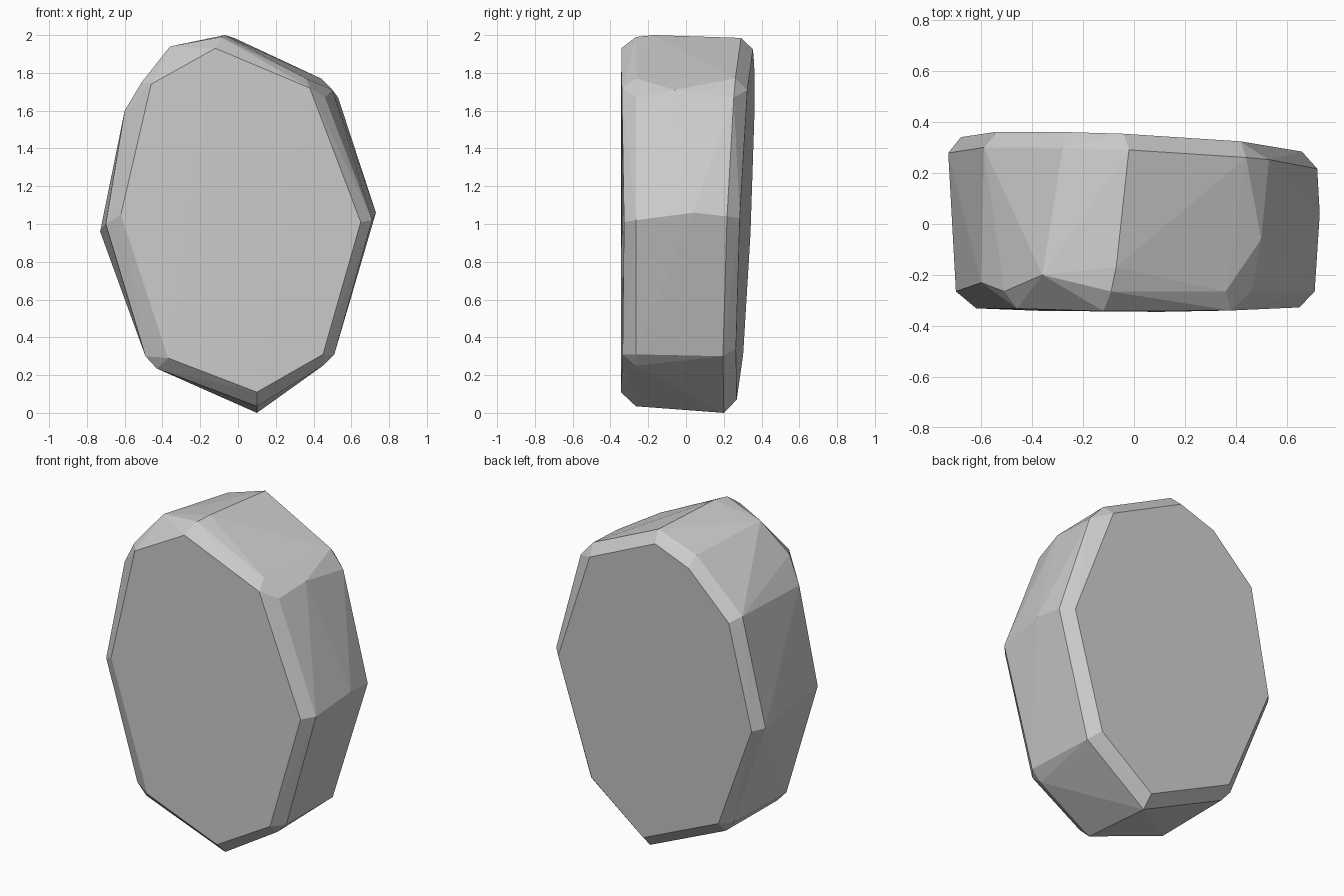
import bpy, bmesh

# Outlines of the faceted stone, as (x, z) pairs, clockwise from the top
back_rim = [(-0.02, 1.985), (0.44, 1.77), (0.53, 1.67), (0.72, 1.04), (0.50, 0.30),
            (0.10, 0.0), (-0.43, 0.24), (-0.49, 0.31), (-0.73, 0.96), (-0.59, 1.61), (-0.28, 1.90)]
back_face = [(-0.04, 1.925), (0.42, 1.71), (0.66, 1.03), (0.45, 0.34),
             (0.10, 0.07), (-0.43, 0.31), (-0.68, 0.95), (-0.54, 1.58), (-0.27, 1.84)]
front_rim = [(-0.09, 1.99), (0.36, 1.77), (0.46, 1.67), (0.71, 1.02), (0.51, 0.31),
             (0.45, 0.25), (0.10, 0.035), (-0.43, 0.235), (-0.49, 0.30), (-0.70, 1.0), (-0.51, 1.75)]
front_face = [(-0.12, 1.93), (0.38, 1.72), (0.65, 1.01), (0.45, 0.31),
              (0.10, 0.11), (-0.37, 0.29), (-0.62, 1.05), (-0.46, 1.74)]


def back_y(x, z):
    return 0.313 - 0.045 * x + 0.043 * (z - 1)


def front_y(x, z):
    return -0.37 + 0.1 * x * x + 0.03 * (z - 1) ** 2


points = [(x, back_y(x, z), z) for x, z in back_face]
points += [(x, back_y(x, z) - 0.065, z) for x, z in back_rim]
points += [(x, front_y(x, z), z) for x, z in front_face]
points += [(x, -0.265, z) for x, z in front_rim]
# Extra corners: chipped shoulders and the ridge on the right side
points += [(-0.36, -0.20, 1.94), (-0.07, -0.17, 2.0), (0.50, -0.06, 1.71),
           (0.73, 0.04, 1.06), (-0.60, -0.23, 1.60)]

# Wrap the outlines in flat facets
bm = bmesh.new()
for p in points:
    bm.verts.new(p)
res = bmesh.ops.convex_hull(bm, input=bm.verts[:])
loose = [v for v in bm.verts if not v.link_faces]
bmesh.ops.delete(bm, geom=loose, context='VERTS')
bmesh.ops.dissolve_limit(bm, angle_limit=0.02, verts=bm.verts[:], edges=bm.edges[:])
bmesh.ops.recalc_face_normals(bm, faces=bm.faces[:])

mesh = bpy.data.meshes.new("stone")
bm.to_mesh(mesh)
bm.free()
stone = bpy.data.objects.new("stone", mesh)
bpy.context.collection.objects.link(stone)
